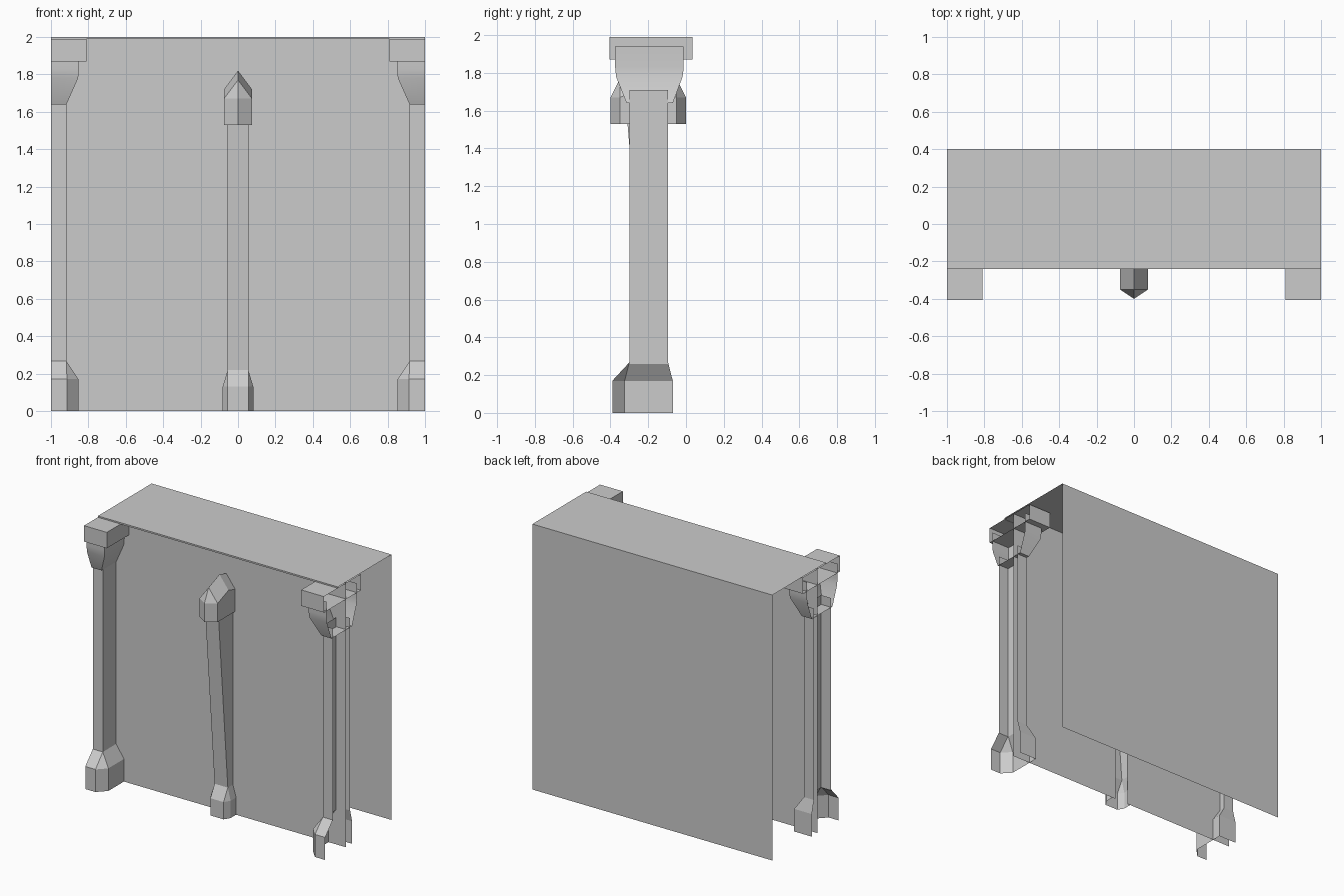
import bpy, bmesh

if "Cube" in bpy.data.objects:
    bpy.data.objects.remove(bpy.data.objects["Cube"])


def make(name, bm, smooth=False):
    bmesh.ops.remove_doubles(bm, verts=bm.verts, dist=0.0005)
    bmesh.ops.dissolve_degenerate(bm, edges=bm.edges, dist=0.0005)
    me = bpy.data.meshes.new(name)
    bm.to_mesh(me)
    bm.free()
    ob = bpy.data.objects.new(name, me)
    bpy.context.collection.objects.link(ob)
    if smooth:
        bpy.context.view_layer.objects.active = ob
        ob.select_set(True)
        bpy.ops.object.shade_smooth_by_angle()
        ob.select_set(False)
    return ob


def panels(name, quads):
    bm = bmesh.new()
    for q in quads:
        bm.faces.new([bm.verts.new(p) for p in q])
    return make(name, bm)


def front_quad(x0, x1, z0, z1, y):
    return [(x0, y, z0), (x1, y, z0), (x1, y, z1), (x0, y, z1)]


def loft(name, levels, side=1, bottom=False, top=False, closed=False, smooth=False):
    """Skin stacked open plan profiles; levels = [(z, [(x, y), ...]), ...]."""
    bm = bmesh.new()
    rings = [[bm.verts.new((x * side, y, z)) for x, y in pts] for z, pts in levels]
    n = len(rings[0])
    for a, b in zip(rings, rings[1:]):
        for i in range(n if closed else n - 1):
            j = (i + 1) % n
            bm.faces.new((a[i], a[j], b[j], b[i]))
    if bottom:
        bm.faces.new(rings[0][::-1])
    if top:
        bm.faces.new(rings[-1])
    if side < 0:
        bmesh.ops.reverse_faces(bm, faces=bm.faces)
    return make(name, bm, smooth)


def bracket(x, y0, y1):
    """Half a rectangle, open on the end plane at x = -1."""
    return [(-1, y0), (x, y0), (x, y1), (-1, y1)]


# Wall sheets: recessed front with a slot behind the middle shaft, roof, lip, back
WY, SX = -0.14, 0.055
panels("front_wall", [
    front_quad(-1, -SX, 0, 1.6, WY), front_quad(SX, 1, 0, 1.6, WY),
    front_quad(-1, 1, 1.6, 2, WY)])
panels("wall_top_and_back", [
    [(-1, -0.24, 2), (1, -0.24, 2), (1, 0.4, 2), (-1, 0.4, 2)],
    front_quad(-1, 1, 0, 2, 0.4)[::-1],
    front_quad(-1, 1, 1.988, 2, -0.24)])

# Half columns at both ends, open on the end planes
for side, tag in ((1, "left"), (-1, "right")):
    shaft = bracket(-0.917, -0.30, -0.095)
    loft(tag + "_column_shaft", [(0.26, shaft), (1.71, shaft)], side)
    foot = [(-1, -0.39), (-0.915, -0.39), (-0.853, -0.325), (-0.853, -0.07), (-1, -0.07)]
    neck = [(-1, -0.30), (-0.917, -0.30), (-0.917, -0.30), (-0.917, -0.095), (-1, -0.095)]
    loft(tag + "_column_base", [(0, foot), (0.17, foot), (0.267, neck)], side)
    loft(tag + "_column_capital", [
        (1.64, bracket(-0.917, -0.315, -0.07)),
        (1.78, bracket(-0.855, -0.37, -0.018)),
        (1.83, bracket(-0.85, -0.375, -0.012)),
        (1.94, bracket(-0.85, -0.375, -0.012))], side, bottom=True, smooth=True)
    slab = bracket(-0.81, -0.405, 0.035)
    loft(tag + "_column_slab", [(1.87, slab), (1.99, slab)], side, bottom=True, top=True)


# Middle pilaster: chamfered foot and a shaft leaning outward to the top
def pilaster(xo, xi, y_mid, y_front):
    return [(-xo, WY), (-xo, y_mid), (-xi, y_front), (xi, y_front), (xo, y_mid), (xo, WY)]


loft("middle_pilaster", [
    (0, pilaster(0.082, SX, -0.205, -0.25)),
    (0.13, pilaster(0.082, SX, -0.205, -0.25)),
    (0.22, pilaster(SX, SX, -0.20, -0.20)),
    (1.56, pilaster(SX, SX, -0.312, -0.312))])

# Pointed pilaster cap: hexagonal prism with a faceted peak
CX = 0.075
hexagon = [(0, -0.4), (CX, -0.35), (CX, -0.05), (0, 0), (-CX, -0.05), (-CX, -0.35)]
loft("pilaster_cap", [(1.53, hexagon), (1.67, hexagon)], closed=True, bottom=True)
bm = bmesh.new()


def face(*pts):
    bm.faces.new([bm.verts.new(p) for p in pts])


apex = (0, -0.22, 1.82)
for s in (1, -1):
    eave = (s * CX, -0.22, 1.72)
    for tip, sh in ((-0.4, -0.35), (0, -0.05)):
        corner, ridge = (s * CX, sh, 1.67), (0, sh, 1.77)
        face((0, tip, 1.67), corner, ridge)
        face(ridge, corner, eave, apex)
    face((s * CX, -0.35, 1.67), (s * CX, -0.05, 1.67), eave)
bmesh.ops.remove_doubles(bm, verts=bm.verts, dist=0.0005)
bmesh.ops.recalc_face_normals(bm, faces=bm.faces)
if sum(f.normal.z for f in bm.faces) < 0:
    bmesh.ops.reverse_faces(bm, faces=bm.faces)
make("pilaster_cap_peak", bm)
